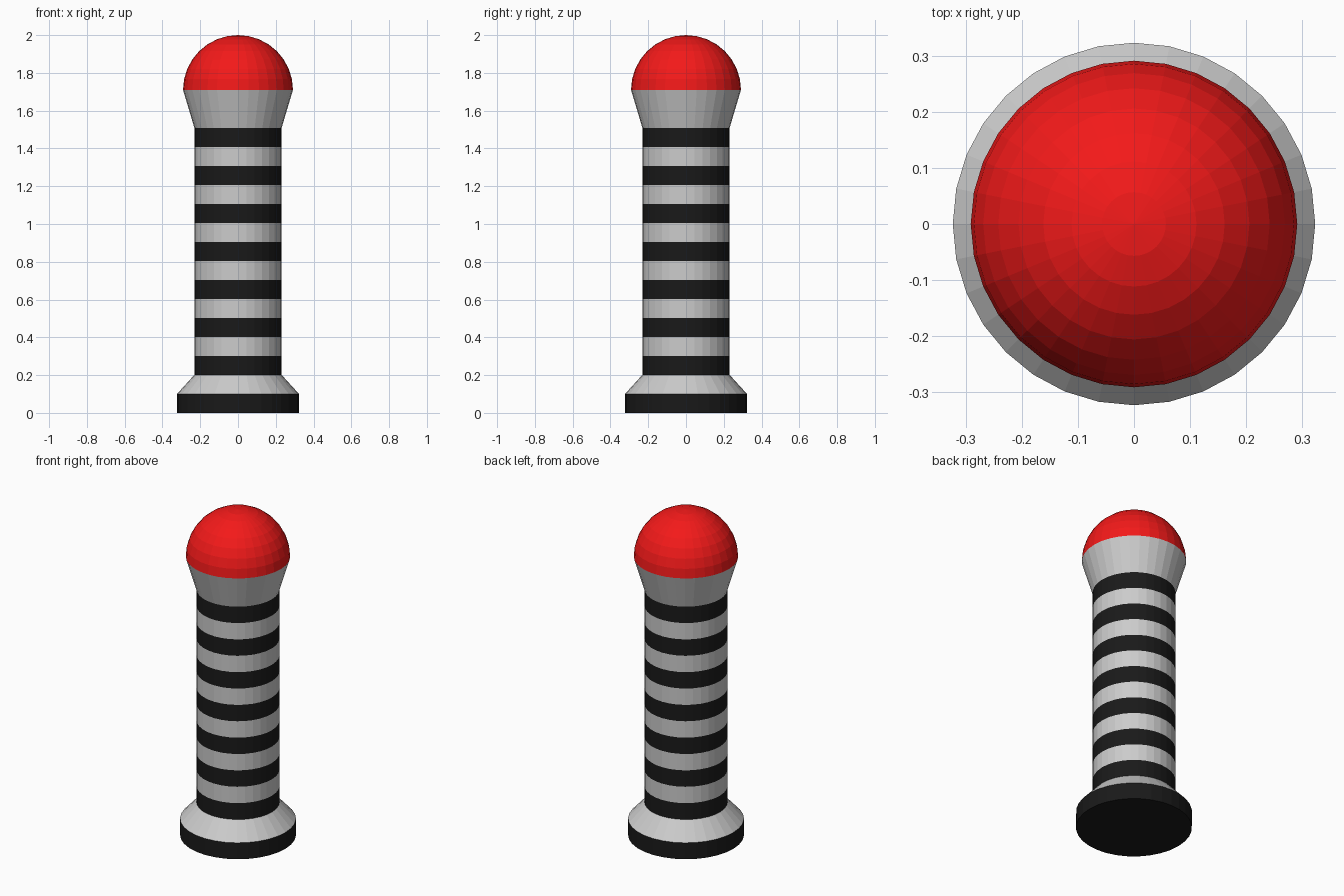
import bpy, bmesh, math

if "Cube" in bpy.data.objects:
    bpy.data.objects.remove(bpy.data.objects["Cube"])

SIDES = 32
U = 0.1006          # height of one stripe
R_BASE, R_POST, R_HEAD = 0.323, 0.231, 0.291
TOP = 17 * U        # height where the dome starts


def material(name, color):
    m = bpy.data.materials.new(name)
    m.diffuse_color = color
    m.use_nodes = True
    m.node_tree.nodes["Principled BSDF"].inputs["Base Color"].default_value = m.diffuse_color
    return m


black = material("black", (0.01, 0.01, 0.01, 1))
red = material("red", (0.9, 0.01, 0.01, 1))


def lathe(name, profile, mats, pick=lambda i: 0, cap_bottom=False):
    """Turn (radius, z) points around z; pick gives the material per segment."""
    bm = bmesh.new()
    rings = []
    for r, z in profile:
        if r < 1e-5:
            rings.append([bm.verts.new((0, 0, z))] * SIDES)
        else:
            rings.append([bm.verts.new((r * math.cos(2 * math.pi * k / SIDES),
                                        r * math.sin(2 * math.pi * k / SIDES), z))
                          for k in range(SIDES)])
    for i, (a, b) in enumerate(zip(rings, rings[1:])):
        for k in range(SIDES):
            n = (k + 1) % SIDES
            corners = list(dict.fromkeys((a[k], a[n], b[n], b[k])))
            bm.faces.new(corners).material_index = pick(i)
    if cap_bottom:
        bm.faces.new(rings[0][::-1]).material_index = pick(0)
    mesh = bpy.data.meshes.new(name)
    bm.to_mesh(mesh)
    bm.free()
    for m in mats:
        mesh.materials.append(m)
    obj = bpy.data.objects.new(name, mesh)
    bpy.context.collection.objects.link(obj)
    return obj


# Black foot with closed underside
lathe("foot", [(R_BASE, 0), (R_BASE, U)], [black], cap_bottom=True)
# Grey sloped skirt
lathe("skirt", [(R_BASE, U), (R_POST, 2 * U)], [])
# Striped post, alternating black and grey bands
for i in range(2, 15):
    is_black = i % 2 == 0
    lathe(f"{'black' if is_black else 'grey'}_band_{i - 1}",
          [(R_POST, i * U), (R_POST, (i + 1) * U)], [black] if is_black else [])
# Grey flared collar
lathe("collar", [(R_POST, 15 * U), (R_HEAD, TOP)], [])
# Red half-sphere cap
steps = 8
lathe("dome", [(R_HEAD * math.cos(a), TOP + (2 - TOP) * math.sin(a))
               for a in (j * math.pi / 2 / steps for j in range(steps + 1))], [red])
